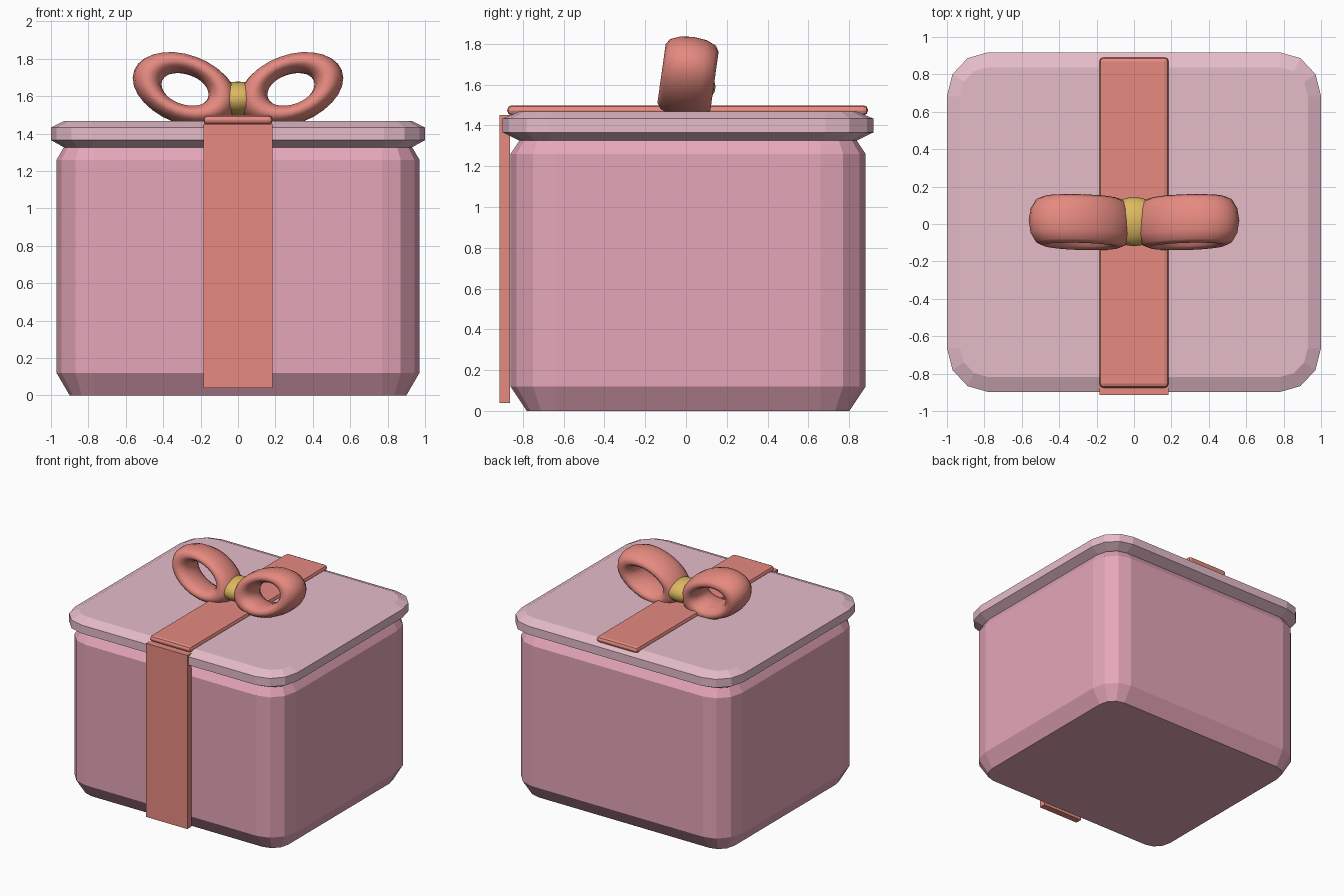
import bpy, bmesh, math
from mathutils import Matrix, Vector

if "Cube" in bpy.data.objects:
    bpy.data.objects.remove(bpy.data.objects["Cube"])

YC = 0.01


def material(name, rgb):
    m = bpy.data.materials.new(name)
    lin = [((c / 255 + 0.055) / 1.055) ** 2.4 for c in rgb]
    m.diffuse_color = (*lin, 1)
    m.use_nodes = True
    m.node_tree.nodes["Principled BSDF"].inputs["Base Color"].default_value = m.diffuse_color
    return m


PINK = material("box pink", (229, 166, 185))
PALE = material("lid pale pink", (229, 188, 201))
CORAL = material("ribbon coral", (230, 138, 128))
GOLD = material("knot gold", (222, 184, 96))


def finish(name, bm, mat, smooth=False):
    bmesh.ops.recalc_face_normals(bm, faces=bm.faces)
    me = bpy.data.meshes.new(name)
    bm.to_mesh(me)
    bm.free()
    me.materials.append(mat)
    for p in me.polygons:
        p.use_smooth = smooth
    ob = bpy.data.objects.new(name, me)
    bpy.context.collection.objects.link(ob)
    return ob


def rounded_box(name, hx, hy, rx, ry, rings, mat, seg=3):
    """Stack of rounded rectangles; rings = (z, inset x, inset y)."""
    bm = bmesh.new()
    loops = []
    for z, ix, iy in rings:
        loop = []
        for q in range(4):
            for i in range(seg + 1):
                a = math.pi / 2 * (q + i / seg)
                sx = 1 if q in (0, 3) else -1
                sy = 1 if q in (0, 1) else -1
                x = sx * (hx - rx) + (rx - ix) * math.cos(a)
                y = sy * (hy - ry) + (ry - iy) * math.sin(a)
                loop.append(bm.verts.new((x, y + YC, z)))
        loops.append(loop)
    n = len(loops[0])
    for a, b in zip(loops, loops[1:]):
        for i in range(n):
            j = (i + 1) % n
            bm.faces.new((a[i], a[j], b[j], b[i]))
    bm.faces.new(loops[0][::-1])
    bm.faces.new(loops[-1])
    return finish(name, bm, mat)


def block(name, lo, hi, mat, bevel=0):
    bm = bmesh.new()
    lo, hi = Vector(lo), Vector(hi)
    bmesh.ops.create_cube(bm, size=1, matrix=Matrix.Translation((lo + hi) / 2)
                          @ Matrix.Diagonal((*(hi - lo), 1)))
    if bevel:
        bmesh.ops.bevel(bm, geom=bm.edges[:], offset=bevel, segments=2,
                        profile=0.5, affect='EDGES')
    return finish(name, bm, mat)


# Box body and lid with chamfered rims
rounded_box("box_body", 0.97, 0.87, 0.20, 0.22,
            [(0, 0.07, 0.08), (0.12, 0, 0), (1.26, 0, 0), (1.38, 0.07, 0.08)], PINK)
rounded_box("box_lid", 1.0, 0.908, 0.22, 0.235,
            [(1.326, 0.07, 0.08), (1.365, 0, 0), (1.433, 0, 0), (1.467, 0.07, 0.08)], PALE)

# Ribbon strips on the front and over the lid
block("front_ribbon", (-0.185, -0.915, 0.04), (0.185, -0.862, 1.45), CORAL)
block("top_ribbon", (-0.185, -0.876, 1.449), (0.185, 0.892, 1.498), CORAL, 0.022)


# Bow loops: stretched rings, tilted outwards and leaning back
def bow_loop(name, side, major=28, minor=12, r=0.38):
    bm = bmesh.new()
    grid = []
    for i in range(major):
        u = 2 * math.pi * i / major
        row = []
        for j in range(minor):
            v = 2 * math.pi * j / minor
            d = 1 + r * math.cos(v)
            row.append(bm.verts.new((0.211 * d * math.cos(u),
                                     0.345 * r * math.sin(v),
                                     0.133 * d * math.sin(u))))
        grid.append(row)
    for i in range(major):
        for j in range(minor):
            k, l = (i + 1) % major, (j + 1) % minor
            bm.faces.new((grid[i][j], grid[k][j], grid[k][l], grid[i][l]))
    m = (Matrix.Translation((side * 0.283, YC, 1.636))
         @ Matrix.Rotation(math.radians(-8), 4, 'X')
         @ Matrix.Rotation(math.radians(-20.7 * side), 4, 'Y'))
    bmesh.ops.transform(bm, matrix=m, verts=bm.verts)
    return finish(name, bm, CORAL, True)


bow_loop("bow_loop_left", -1)
bow_loop("bow_loop_right", 1)

# Knot in the middle of the bow
bm = bmesh.new()
bmesh.ops.create_uvsphere(bm, u_segments=20, v_segments=12, radius=1,
                          matrix=Matrix.Translation((0, 0.013, 1.588))
                          @ Matrix.Diagonal((0.15, 0.132, 0.09, 1)))
finish("bow_knot", bm, GOLD, True)
